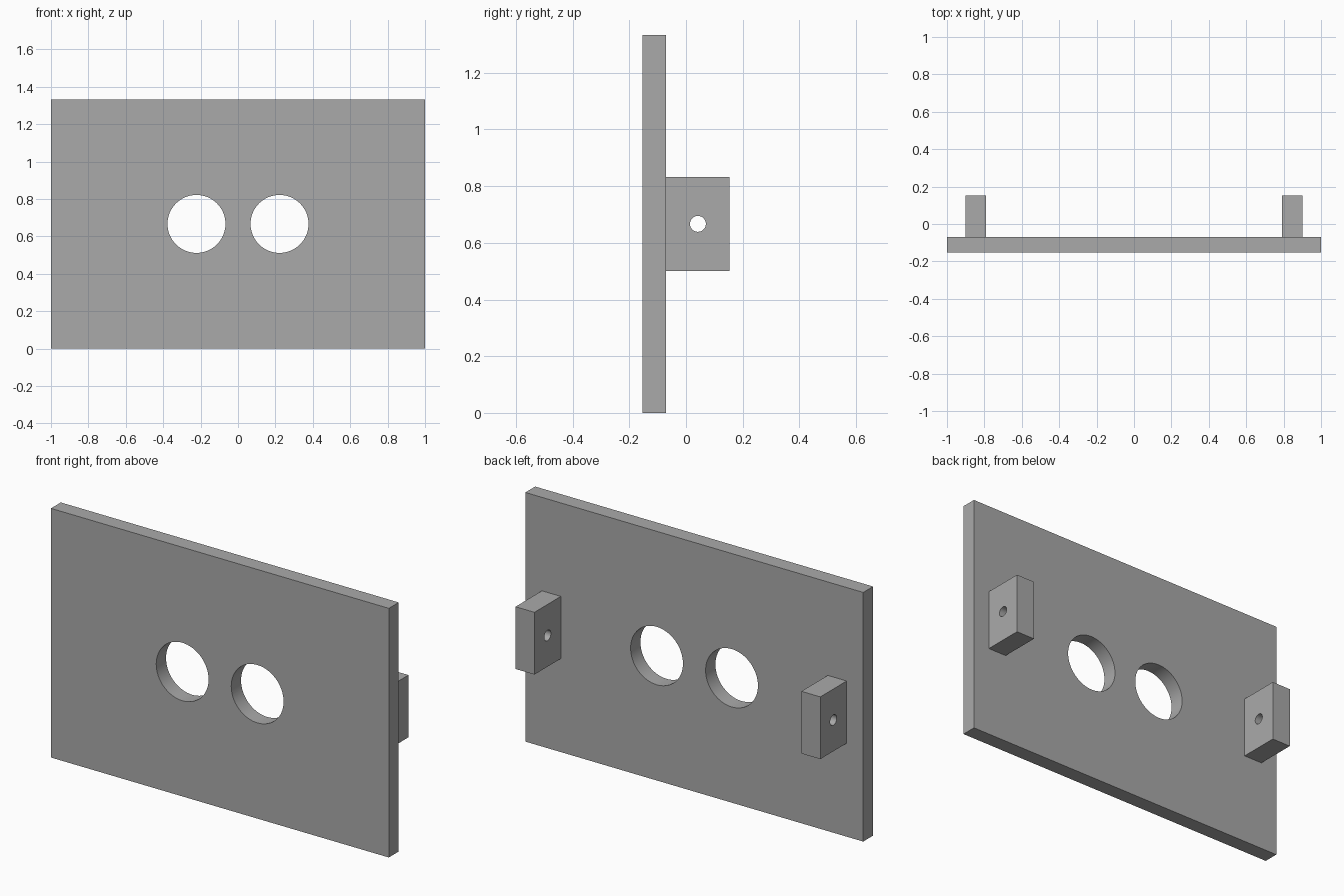
import bpy

old = bpy.data.objects.get("Cube")
if old:
    bpy.data.objects.remove(old, do_unlink=True)

# Single plain grey
grey = bpy.data.materials.new("plain grey")
grey.use_nodes = True
colour = (0.4, 0.4, 0.4, 1)
grey.diffuse_color = colour
grey.node_tree.nodes["Principled BSDF"].inputs["Base Color"].default_value = colour


def box(name, low, high):
    centre = [(a + b) / 2 for a, b in zip(low, high)]
    bpy.ops.mesh.primitive_cube_add(size=1, location=centre)
    ob = bpy.context.object
    ob.name = name
    ob.scale = [b - a for a, b in zip(low, high)]
    bpy.ops.object.transform_apply(location=False, rotation=False, scale=True)
    ob.data.materials.append(grey)
    return ob


def drill(ob, location, radius, rotation):
    """Cut a round through hole, then remove the cutter."""
    bpy.ops.mesh.primitive_cylinder_add(vertices=64, radius=radius, depth=0.4,
                                        location=location, rotation=rotation)
    cutter = bpy.context.object
    cutter.hide_render = True
    cutter.data.materials.append(grey)
    mod = ob.modifiers.new("hole", 'BOOLEAN')
    mod.operation = 'DIFFERENCE'
    mod.solver = 'EXACT'
    mod.object = cutter
    bpy.context.view_layer.objects.active = ob
    bpy.ops.object.modifier_apply(modifier=mod.name)
    bpy.data.objects.remove(cutter, do_unlink=True)


def smooth_holes(ob):
    bpy.ops.object.select_all(action='DESELECT')
    ob.select_set(True)
    bpy.context.view_layer.objects.active = ob
    bpy.ops.object.shade_smooth_by_angle()


QUARTER = 1.570796
MID = 0.667      # height of every hole
BACK = -0.07     # rear face of the panel

# Upright panel with two large round openings
panel = box("panel", (-1, -0.153, 0), (1, BACK, 1.333))
for side in (-1, 1):
    drill(panel, (side * 0.222, -0.11, MID), 0.155, (QUARTER, 0, 0))
smooth_holes(panel)

# Mounting lugs on the back, each with a sideways pin hole
for name, side in (("right_lug", -1), ("left_lug", 1)):
    x = sorted((side * 0.79, side * 0.902))
    lug = box(name, (x[0], BACK, 0.5), (x[1], 0.153, 0.833))
    drill(lug, (side * 0.846, 0.042, MID), 0.028, (0, QUARTER, 0))
    smooth_holes(lug)
